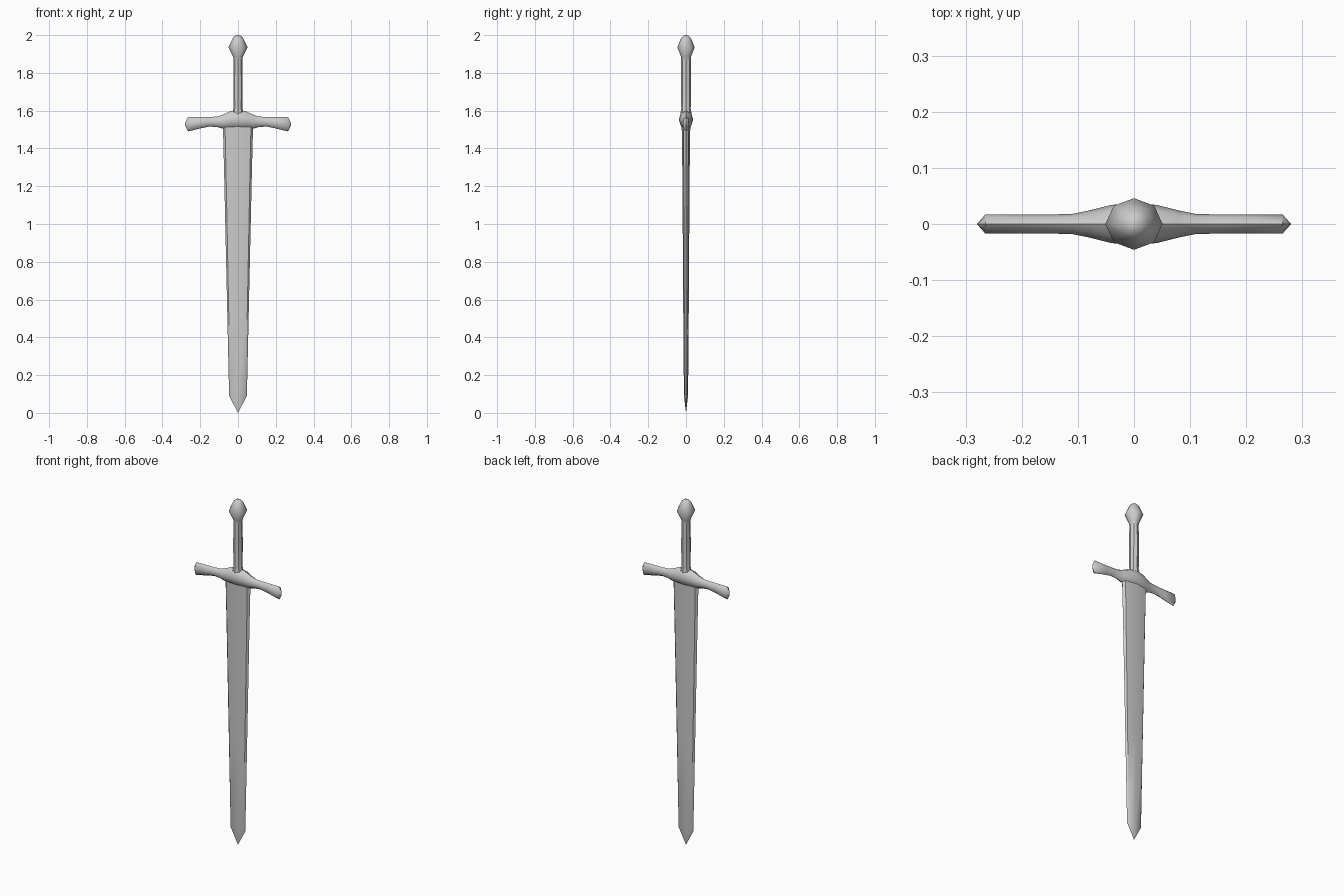
import bpy, bmesh, math
from mathutils import Vector

if "Cube" in bpy.data.objects:
    bpy.data.objects.remove(bpy.data.objects["Cube"])

OCT = [(math.cos(math.radians(45 * i)), math.sin(math.radians(45 * i))) for i in range(8)]
# blade section: bevelled edges with a shallow central ridge
BLADE = [(1, 0), (0.86, 0.6), (0, 1), (-0.86, 0.6),
         (-1, 0), (-0.86, -0.6), (0, -1), (0.86, -0.6)]


def loft(name, section, rings, place, angle=40):
    """Skin a section through rings of (position, offset, half_a, half_b)."""
    bm = bmesh.new()
    loops = []
    for pos, off, a, b in rings:
        loops.append([bm.verts.new(place(pos, off, u * a, v * b)) for u, v in section])
    n = len(section)
    for lo, hi in zip(loops, loops[1:]):
        for i in range(n):
            bm.faces.new((lo[i], lo[(i + 1) % n], hi[(i + 1) % n], hi[i]))
    bm.faces.new(loops[0])
    bm.faces.new(loops[-1])
    bmesh.ops.remove_doubles(bm, verts=bm.verts, dist=0.0003)
    bmesh.ops.recalc_face_normals(bm, faces=bm.faces)
    mesh = bpy.data.meshes.new(name)
    bm.to_mesh(mesh)
    bm.free()
    obj = bpy.data.objects.new(name, mesh)
    bpy.context.collection.objects.link(obj)
    bpy.ops.object.select_all(action='DESELECT')
    obj.select_set(True)
    bpy.context.view_layer.objects.active = obj
    bpy.ops.object.shade_smooth_by_angle(angle=math.radians(angle))
    return obj


def upright(pos, off, a, b):
    return Vector((a, b + off, pos))


def sideways(pos, off, a, b):
    return Vector((pos, a, off + b))


# Tapering blade with its point at the ground
loft("blade", BLADE, [
    (0.0, 0, 0.0001, 0.0001), (0.09, 0, 0.047, 0.011), (0.58, 0, 0.058, 0.015),
    (1.25, 0, 0.073, 0.019), (1.53, 0, 0.080, 0.023)], upright)

# Crossguard, swelling at the middle and flaring downward at the ends
half = [(0.04, 1.551, 0.034, 0.047), (0.08, 1.542, 0.024, 0.037),
        (0.11, 1.541, 0.018, 0.028), (0.15, 1.541, 0.017, 0.025),
        (0.20, 1.536, 0.017, 0.030), (0.265, 1.528, 0.017, 0.038),
        (0.28, 1.528, 0.0001, 0.008)]
rings = [(-x, z, y, h) for x, z, y, h in reversed(half)]
rings += [(0, 1.553, 0.038, 0.050)] + half
loft("crossguard", OCT, rings, sideways, 50)

# Grip
loft("grip", OCT, [
    (1.56, 0, 0.036, 0.034), (1.61, 0, 0.024, 0.025),
    (1.74, 0, 0.025, 0.027), (1.89, 0, 0.023, 0.025)], upright)

# Faceted pommel
loft("pommel", OCT, [
    (1.87, 0, 0.023, 0.024), (1.885, 0, 0.026, 0.026), (1.935, 0, 0.051, 0.046),
    (1.985, 0, 0.027, 0.026), (1.997, 0, 0.014, 0.014), (2.0, 0, 0.0001, 0.0001)],
    upright, 60)
